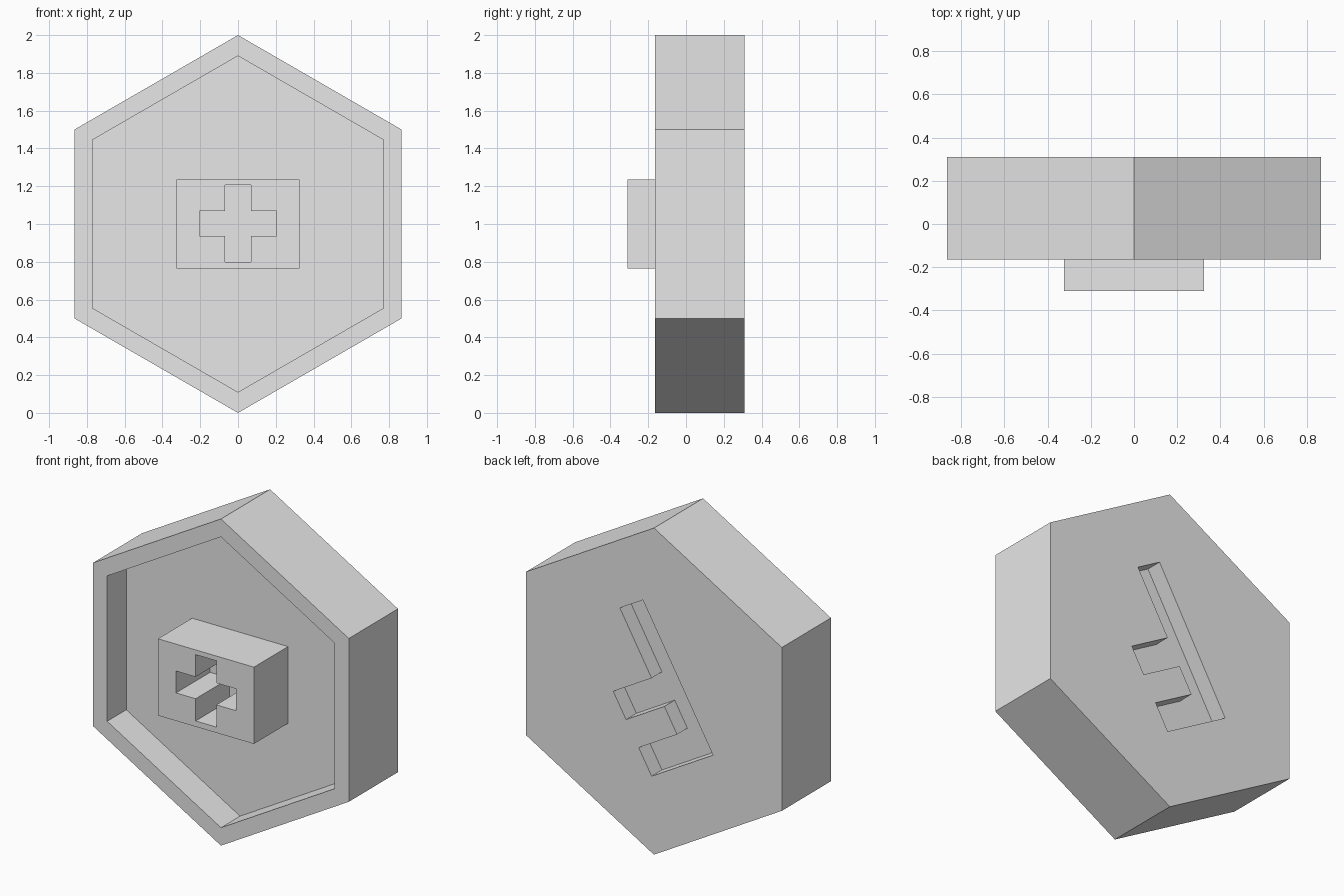
import bpy
import bmesh
from math import sin, cos, radians
from mathutils import Vector

scene = bpy.context.scene
if "Cube" in scene.objects:
    bpy.data.objects.remove(scene.objects["Cube"], do_unlink=True)

grey = bpy.data.materials.new("light grey")
grey.use_nodes = True
colour = (0.8, 0.8, 0.8, 1)
grey.diffuse_color = colour
grey.node_tree.nodes["Principled BSDF"].inputs["Base Color"].default_value = colour

FRONT, BACK, FLOOR, TIP = -0.165, 0.31, 0.02, -0.31


def prism(name, outline, y0, y1):
    """Extrude an (x, z) outline along y."""
    bm = bmesh.new()
    face = bm.faces.new([bm.verts.new((x, y0, z)) for x, z in outline])
    extruded = bmesh.ops.extrude_face_region(bm, geom=[face])["geom"]
    moved = [v for v in extruded if isinstance(v, bmesh.types.BMVert)]
    bmesh.ops.translate(bm, verts=moved, vec=(0, y1 - y0, 0))
    bmesh.ops.recalc_face_normals(bm, faces=bm.faces)
    mesh = bpy.data.meshes.new(name)
    bm.to_mesh(mesh)
    bm.free()
    mesh.materials.append(grey)
    obj = bpy.data.objects.new(name, mesh)
    scene.collection.objects.link(obj)
    return obj


def carve(target, cutter):
    """Subtract the cutter, bake the result and drop the cutter."""
    cutter.hide_render = True
    mod = target.modifiers.new("cut", 'BOOLEAN')
    mod.operation = 'DIFFERENCE'
    mod.solver = 'EXACT'
    mod.object = cutter
    bpy.context.view_layer.objects.active = target
    bpy.ops.object.modifier_apply(modifier=mod.name)
    bpy.data.objects.remove(cutter, do_unlink=True)


def hexagon(r):
    return [(r * sin(radians(60 * i)), 1 + r * cos(radians(60 * i))) for i in range(6)]


# Hexagonal body with a shallow tray in front
body = prism("hexagon_body", hexagon(1), FRONT, BACK)
carve(body, prism("tray_cutter", hexagon(0.89), FRONT - 0.1, FLOOR))

# Slot in the back: a tilted bar with two teeth
corner, along, across = Vector((0.075, 1.539)), Vector((-0.5, -0.866)), Vector((0.866, -0.5))
bar, tooth, length = 0.18, 0.48, 0.95
steps = [(0, 0), (0, bar), (0.43, bar), (0.43, tooth), (0.603, tooth), (0.603, bar),
         (0.775, bar), (0.775, tooth), (length, tooth), (length, 0)]
slot = [corner + along * a + across * w for a, w in steps]
carve(body, prism("slot_cutter", slot, BACK - 0.1, BACK + 0.1))

# Raised block with a cross-shaped socket
w, h = 0.325, 0.235
block = prism("socket_block", [(-w, 1 - h), (w, 1 - h), (w, 1 + h), (-w, 1 + h)], TIP, FLOOR)
a, b, c = 0.07, 0.203, 0.067
quarter = [(a, b), (a, c), (b, c)]
cross = []
for sx, sz, order in ((1, 1, 1), (1, -1, -1), (-1, -1, 1), (-1, 1, -1)):
    cross += [(sx * x, 1 + sz * z + 0.003) for x, z in quarter[::order]]
carve(block, prism("cross_cutter", cross, TIP - 0.1, FLOOR + 0.1))
